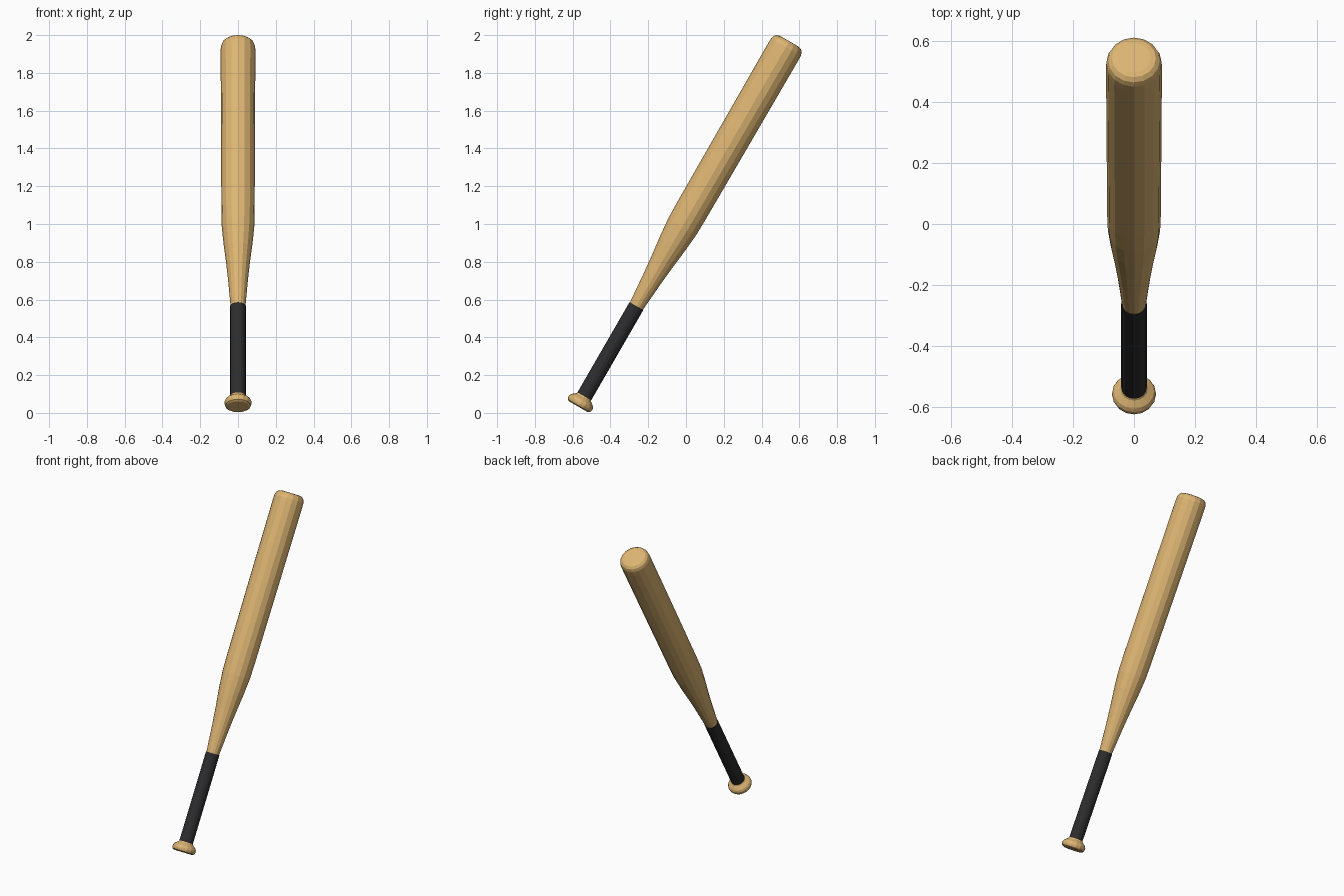
import bpy, bmesh, math
from mathutils import Matrix

if "Cube" in bpy.data.objects:
    bpy.data.objects.remove(bpy.data.objects["Cube"])

SIDES = 16
TILT = Matrix.Translation((0, 0, 1.02)) @ Matrix.Rotation(-math.radians(30), 4, 'X')


def material(name, rgb):
    m = bpy.data.materials.new(name)
    m.diffuse_color = (*rgb, 1)
    m.use_nodes = True
    m.node_tree.nodes["Principled BSDF"].inputs["Base Color"].default_value = m.diffuse_color
    return m


wood = material("light wood", (0.72, 0.46, 0.17))
black = material("black grip", (0.026, 0.026, 0.028))


def lathe(name, profile, mat):
    """Spin (radius, height) points round the bat axis, cap both ends, tilt."""
    bm = bmesh.new()
    rings = []
    for r, s in profile:
        rings.append([bm.verts.new((r * math.cos(2 * math.pi * i / SIDES),
                                    r * math.sin(2 * math.pi * i / SIDES), s))
                      for i in range(SIDES)])
    for a, b in zip(rings, rings[1:]):
        for i in range(SIDES):
            j = (i + 1) % SIDES
            bm.faces.new((a[i], a[j], b[j], b[i]))
    bm.faces.new(rings[0][::-1])
    bm.faces.new(rings[-1])
    bm.transform(TILT)
    mesh = bpy.data.meshes.new(name)
    bm.to_mesh(mesh)
    bm.free()
    mesh.materials.append(mat)
    ob = bpy.data.objects.new(name, mesh)
    bpy.context.collection.objects.link(ob)
    return ob


# Rounded knob at the bottom of the handle
lathe("knob", [(0.058, -1.14), (0.068, -1.134), (0.072, -1.122), (0.072, -1.112),
               (0.066, -1.1), (0.055, -1.091), (0.045, -1.083), (0.039, -1.07)], wood)

# Dark wrapped handle
lathe("grip", [(0.042, -1.085), (0.042, -0.525)], black)

# Tapered barrel with a rounded end
lathe("barrel", [(0.039, -0.53), (0.044, -0.47), (0.053, -0.36), (0.064, -0.25),
                 (0.077, -0.14), (0.086, -0.04), (0.088, 0.05), (0.09, 0.5),
                 (0.092, 1.03), (0.091, 1.06), (0.085, 1.078), (0.072, 1.09),
                 (0.055, 1.094)], wood)
